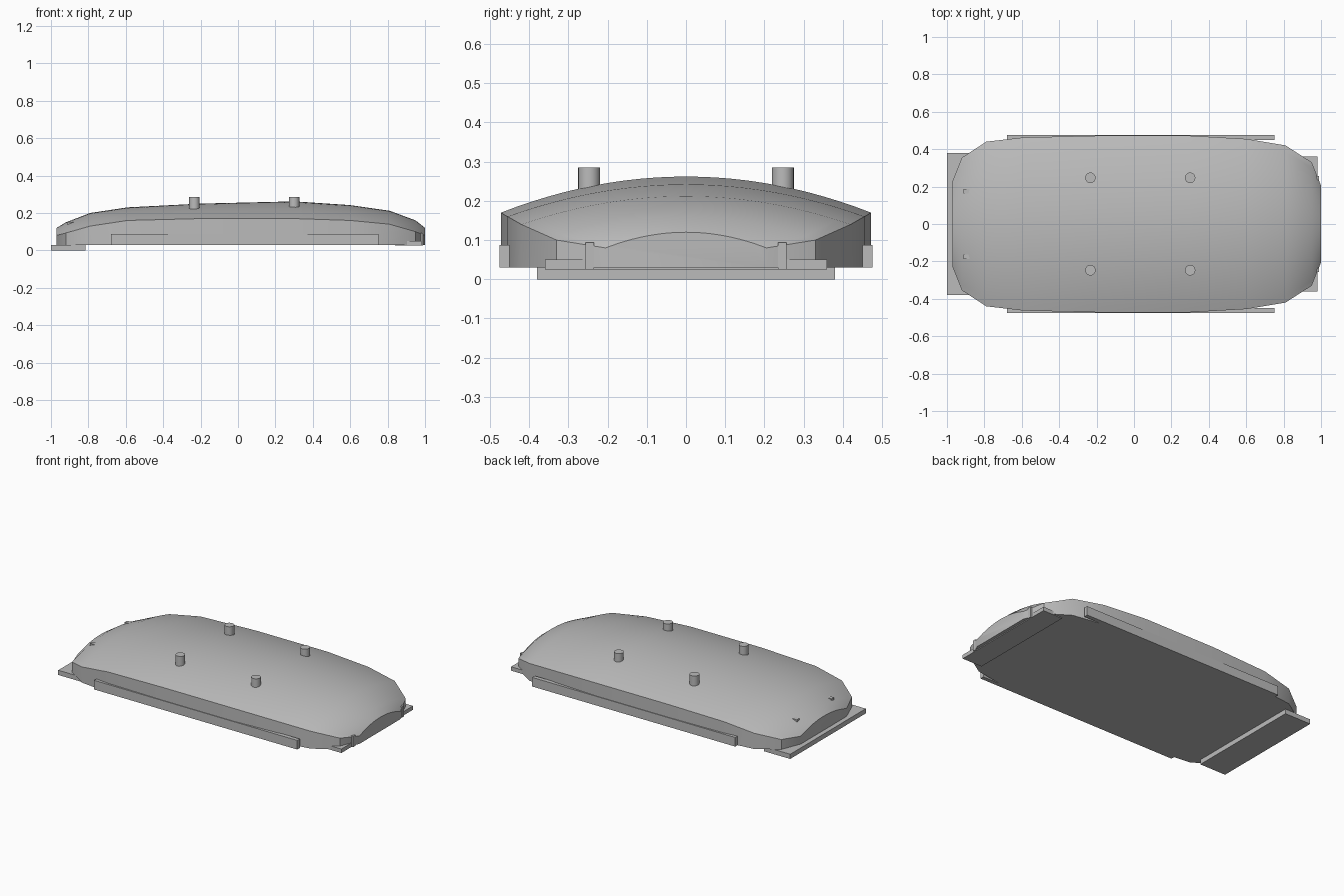
import bpy, bmesh, math

cube = bpy.data.objects.get("Cube")
if cube:
    bpy.data.objects.remove(cube, do_unlink=True)

grey = bpy.data.materials.new("plain_grey")
grey.use_nodes = True
colour = (0.5, 0.5, 0.5, 1)
grey.diffuse_color = colour
grey.node_tree.nodes["Principled BSDF"].inputs["Base Color"].default_value = colour


def finish(name, bm, smooth=False):
    bmesh.ops.recalc_face_normals(bm, faces=bm.faces)
    mesh = bpy.data.meshes.new(name)
    bm.to_mesh(mesh)
    bm.free()
    mesh.materials.append(grey)
    ob = bpy.data.objects.new(name, mesh)
    bpy.context.collection.objects.link(ob)
    if smooth:
        bpy.ops.object.select_all(action='DESELECT')
        ob.select_set(True)
        bpy.context.view_layer.objects.active = ob
        bpy.ops.object.shade_smooth_by_angle(angle=math.radians(28))
    return ob


def box(name, x, y, z):
    bm = bmesh.new()
    bmesh.ops.create_cube(bm, size=1)
    for v in bm.verts:
        for i, (lo, hi) in enumerate((x, y, z)):
            v.co[i] = hi if v.co[i] > 0 else lo
    return finish(name, bm)


# Body shell: crowned cross-sections lofted along x
# (x, half width, side edge height, crown height)
STATIONS = [
    (-0.97, 0.23, 0.08, 0.12), (-0.92, 0.355, 0.093, 0.15),
    (-0.79, 0.44, 0.13, 0.20), (-0.59, 0.463, 0.16, 0.23),
    (-0.2, 0.472, 0.17, 0.25), (0.3, 0.472, 0.17, 0.262),
    (0.6, 0.455, 0.16, 0.242), (0.81, 0.42, 0.14, 0.212),
    (0.95, 0.33, 0.10, 0.16), (1.0, 0.205, 0.08, 0.12),
]
BASE = 0.03
STEPS = 24
bm = bmesh.new()
rings = []
for x, w, edge, crown in STATIONS:
    ring = [bm.verts.new((x, -w, BASE))]
    for i in range(STEPS + 1):
        t = 2 * i / STEPS - 1
        ring.append(bm.verts.new((x, w * t, edge + (crown - edge) * (1 - t * t))))
    ring.append(bm.verts.new((x, w, BASE)))
    rings.append(ring)
for a, b in zip(rings, rings[1:]):
    for i in range(len(a)):
        j = (i + 1) % len(a)
        bm.faces.new((a[i], a[j], b[j], b[i]))
bm.faces.new(rings[0])
bm.faces.new(rings[-1])
finish("body_shell", bm, smooth=True)

# End plates
box("left_end_plate", (0.84, 0.98), (-0.36, 0.36), (0.025, 0.05))
box("right_end_plate", (-1.0, -0.815), (-0.38, 0.38), (0.0, BASE))

# Mirrored side bars, end tabs and small top tabs
for side, word in ((-1, "front"), (1, "back")):
    def span(inner, outer):
        return tuple(sorted((side * inner, side * outer)))
    box(word + "_side_bar", (-0.68, 0.75), span(0.45, 0.476), (BASE, 0.088))
    box(word + "_end_tab", (0.965, 0.99), span(0.234, 0.256), (0.025, 0.094))
    box(word + "_top_tab", (-0.912, -0.88), span(0.163, 0.187), (0.1, 0.152))

    # Round pegs on the crown
    for x, end in ((-0.233, "right"), (0.3, "left")):
        bm = bmesh.new()
        bmesh.ops.create_cone(bm, cap_ends=True, segments=24,
                              radius1=0.028, radius2=0.028, depth=0.085)
        bmesh.ops.translate(bm, verts=bm.verts, vec=(x, side * 0.247, 0.2425))
        finish(f"{word}_{end}_peg", bm, smooth=True)
